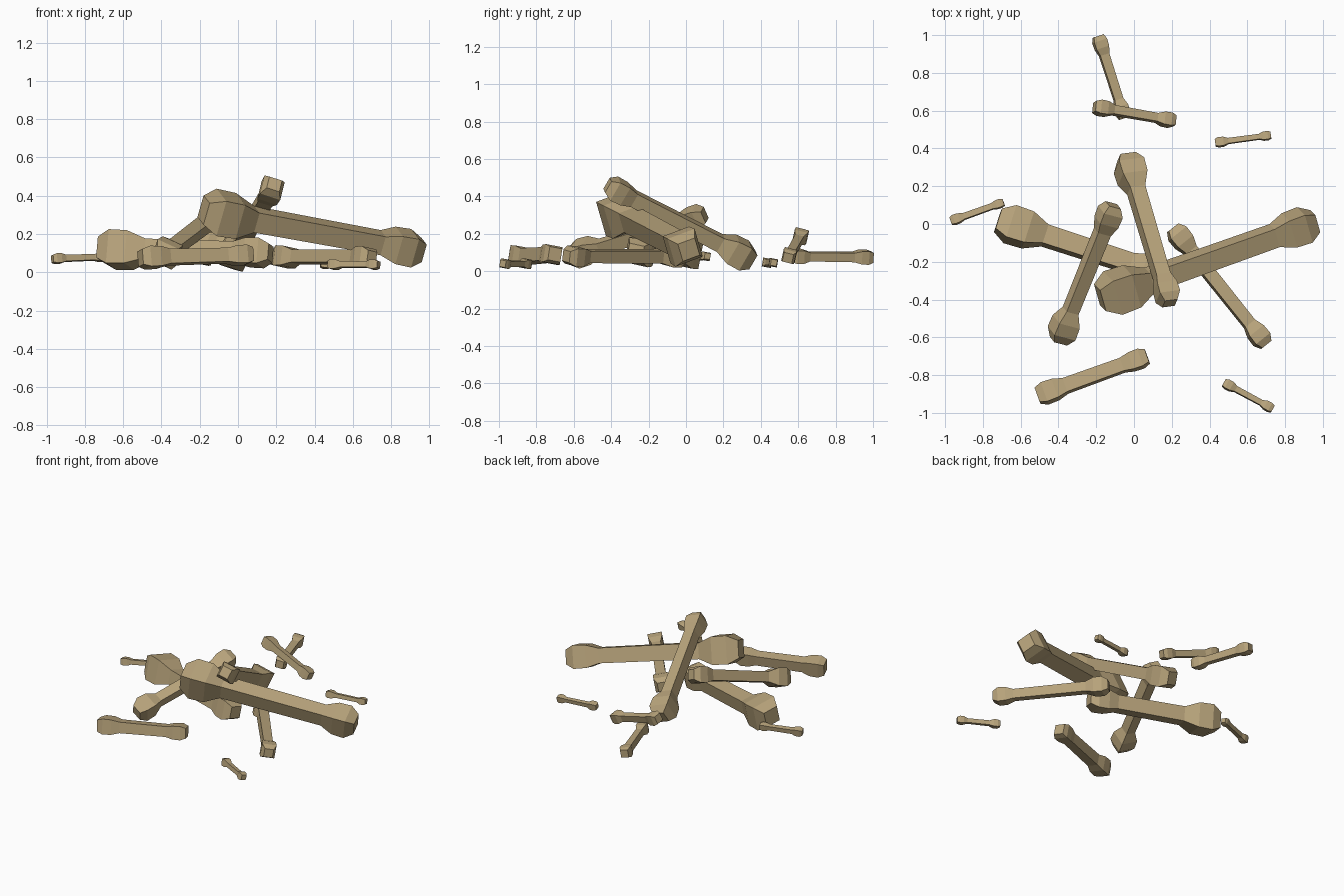
import bpy, math
from mathutils import Vector

if "Cube" in bpy.data.objects:
    bpy.data.objects.remove(bpy.data.objects["Cube"])

mat = bpy.data.materials.new("bone_tan")
mat.diffuse_color = (0.48, 0.37, 0.20, 1)
mat.use_nodes = True
mat.node_tree.nodes["Principled BSDF"].inputs["Base Color"].default_value = mat.diffuse_color


def bone(name, p0, p1, h0, h1, shaft, roll, cap=0.62):
    """Four-sided bone from tip p0 to tip p1: knob, shaft, knob (h = half widths)."""
    p0, p1 = Vector(p0), Vector(p1)
    axis = p1 - p0
    length = axis.length
    axis.normalize()
    side = axis.cross(Vector((0, 0, 1))).normalized()
    up = side.cross(axis)
    # (distance along bone, half width)
    knob = [(0, cap), (0.75, 1.0), (1.85, 0.97)]
    rings = [(d * h0, r * h0) for d, r in knob]
    rings += [(2.9 * h0, shaft * 1.04), (length - 2.9 * h1, shaft * 0.98)]
    rings += [(length - d * h1, r * h1) for d, r in reversed(knob)]
    verts, faces = [], []
    for d, h in rings:
        for k in range(4):
            a = math.radians(45 + 90 * k + roll)
            r = h * math.sqrt(2)
            verts.append(p0 + axis * d + (side * math.cos(a) + up * math.sin(a)) * r)
    for i in range(len(rings) - 1):
        for k in range(4):
            a, b = i * 4 + k, i * 4 + (k + 1) % 4
            faces.append((a, b, b + 4, a + 4))
    n = len(verts)
    faces += [(3, 2, 1, 0), (n - 4, n - 3, n - 2, n - 1)]
    faces = [f[::-1] for f in faces]
    me = bpy.data.meshes.new(name)
    me.from_pydata(verts, [], faces)
    me.materials.append(mat)
    me.update()
    # keep outward normals
    import bmesh
    bm = bmesh.new()
    bm.from_mesh(me)
    bmesh.ops.recalc_face_normals(bm, faces=bm.faces)
    bm.to_mesh(me)
    bm.free()
    bpy.context.collection.objects.link(bpy.data.objects.new(name, me))


# large crossed bones in the middle of the heap
bone("largest_bone", (-0.18, -0.39, 0.325), (0.96, 0.015, 0.115), 0.098, 0.08, 0.053, -20)
bone("thick_lower_bone", (-0.72, 0.02, 0.12), (0.17, -0.27, 0.10), 0.09, 0.068, 0.05, 12)
bone("leaning_left_bone", (-0.11, 0.10, 0.30), (-0.40, -0.62, 0.08), 0.055, 0.062, 0.036, 25)
bone("leaning_top_bone", (-0.04, 0.355, 0.06), (0.19, -0.42, 0.46), 0.070, 0.056, 0.040, 20)
bone("right_ground_bone", (0.205, -0.02, 0.08), (0.70, -0.64, 0.08), 0.053, 0.049, 0.033, 10)
# medium bones around the heap
bone("front_bone", (-0.51, -0.91, 0.075), (0.07, -0.70, 0.09), 0.054, 0.048, 0.037, 10, 0.75)
bone("back_flat_bone", (-0.19, 0.995, 0.075), (-0.05, 0.56, 0.08), 0.036, 0.036, 0.024, 10, 0.75)
bone("back_leaning_bone", (-0.21, 0.62, 0.20), (0.215, 0.545, 0.07), 0.037, 0.035, 0.023, 15, 0.75)
# small scattered bones
bone("small_left_bone", (-0.97, 0.015, 0.07), (-0.69, 0.115, 0.08), 0.025, 0.022, 0.016, 10, 0.75)
bone("small_right_bone", (0.43, 0.43, 0.045), (0.725, 0.47, 0.045), 0.024, 0.022, 0.014, 10, 0.75)
bone("small_front_bone", (0.475, -0.84, 0.04), (0.735, -0.98, 0.04), 0.025, 0.024, 0.015, 10, 0.75)
